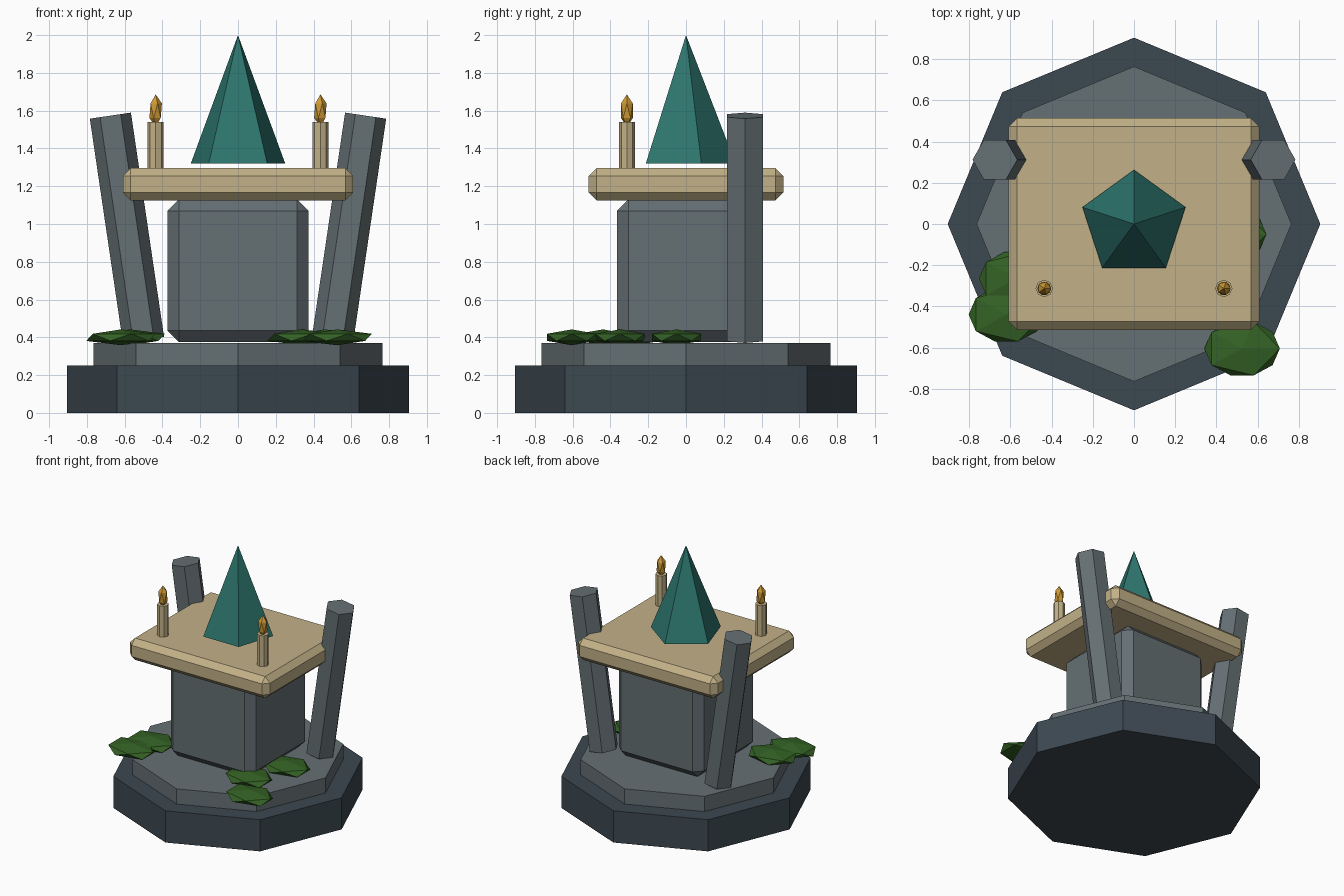
import bpy
import math

if "Cube" in bpy.data.objects:
    bpy.data.objects.remove(bpy.data.objects["Cube"])


def material(name, rgb):
    m = bpy.data.materials.new(name)
    m.diffuse_color = (*rgb, 1)
    m.use_nodes = True
    m.node_tree.nodes["Principled BSDF"].inputs["Base Color"].default_value = m.diffuse_color
    return m


DARK = material("dark slate", (0.046, 0.065, 0.083))
STONE = material("grey stone", (0.130, 0.160, 0.172))
SAND = material("pale sandstone", (0.540, 0.440, 0.245))
TEAL = material("teal crystal", (0.026, 0.180, 0.155))
GOLD = material("flame gold", (0.62, 0.32, 0.035))
MOSS = material("moss green", (0.034, 0.122, 0.018))


def finish(name, mat):
    ob = bpy.context.object
    ob.name = name
    ob.data.materials.append(mat)
    return ob


def prism(name, mat, sides, r, z0, z1, x=0, y=0, r2=None, rot=(0, 0, 0)):
    bpy.ops.mesh.primitive_cone_add(
        vertices=sides, radius1=r, radius2=r if r2 is None else r2, depth=z1 - z0,
        location=(x, y, (z0 + z1) / 2), rotation=rot)
    return finish(name, mat)


def bevelled_box(name, mat, size, z0, z1, bevel):
    bpy.ops.mesh.primitive_cube_add(size=1, location=(0, 0, (z0 + z1) / 2))
    ob = finish(name, mat)
    ob.scale = (size[0], size[1], z1 - z0)
    bpy.ops.object.transform_apply(location=False, rotation=False, scale=True)
    mod = ob.modifiers.new("bevel", "BEVEL")
    mod.width, mod.segments = bevel, 1
    return ob


def blob(name, mat, loc, radii):
    bpy.ops.mesh.primitive_ico_sphere_add(subdivisions=1, radius=1, location=loc)
    ob = finish(name, mat)
    ob.scale = radii
    return ob


# stepped octagonal base
prism("base", DARK, 8, 0.905, 0, 0.25)
prism("step", STONE, 8, 0.765, 0.25, 0.37)

# altar block and table slab
bevelled_box("altar_block", STONE, (0.745, 0.73), 0.375, 1.13, 0.06)
bevelled_box("table_slab", SAND, (1.22, 1.03), 1.125, 1.297, 0.042)

# floating crystal
prism("crystal", TEAL, 5, 0.263, 1.32, 2.0, r2=0)

# leaning pillars and candles, mirrored left and right
for side, s in (("left", -1), ("right", 1)):
    prism(side + "_pillar", STONE, 6, 0.11, 0.38, 1.58, s * 0.588, 0.312,
          rot=(0, s * math.radians(8.4), math.radians(90)))
    pillar = bpy.context.object
    pillar.rotation_euler = (0, s * math.radians(8.4), 0)
    for v in pillar.data.vertices:  # turn the hexagon so corners point sideways
        v.co.x, v.co.y = -v.co.y, v.co.x
    prism(side + "_candle", SAND, 8, 0.042, 1.29, 1.54, s * 0.436, -0.313)
    blob(side + "_flame", GOLD, (s * 0.436, -0.313, 1.6), (0.037, 0.037, 0.086))

# moss clumps on the step
for i, (x, y) in enumerate([(0.525, -0.605), (0.34, -0.35), (0.46, -0.05),
                            (-0.62, -0.44), (-0.57, -0.265)]):
    blob("moss_%d" % (i + 1), MOSS, (x, y, 0.4), (0.205, 0.153, 0.042))
